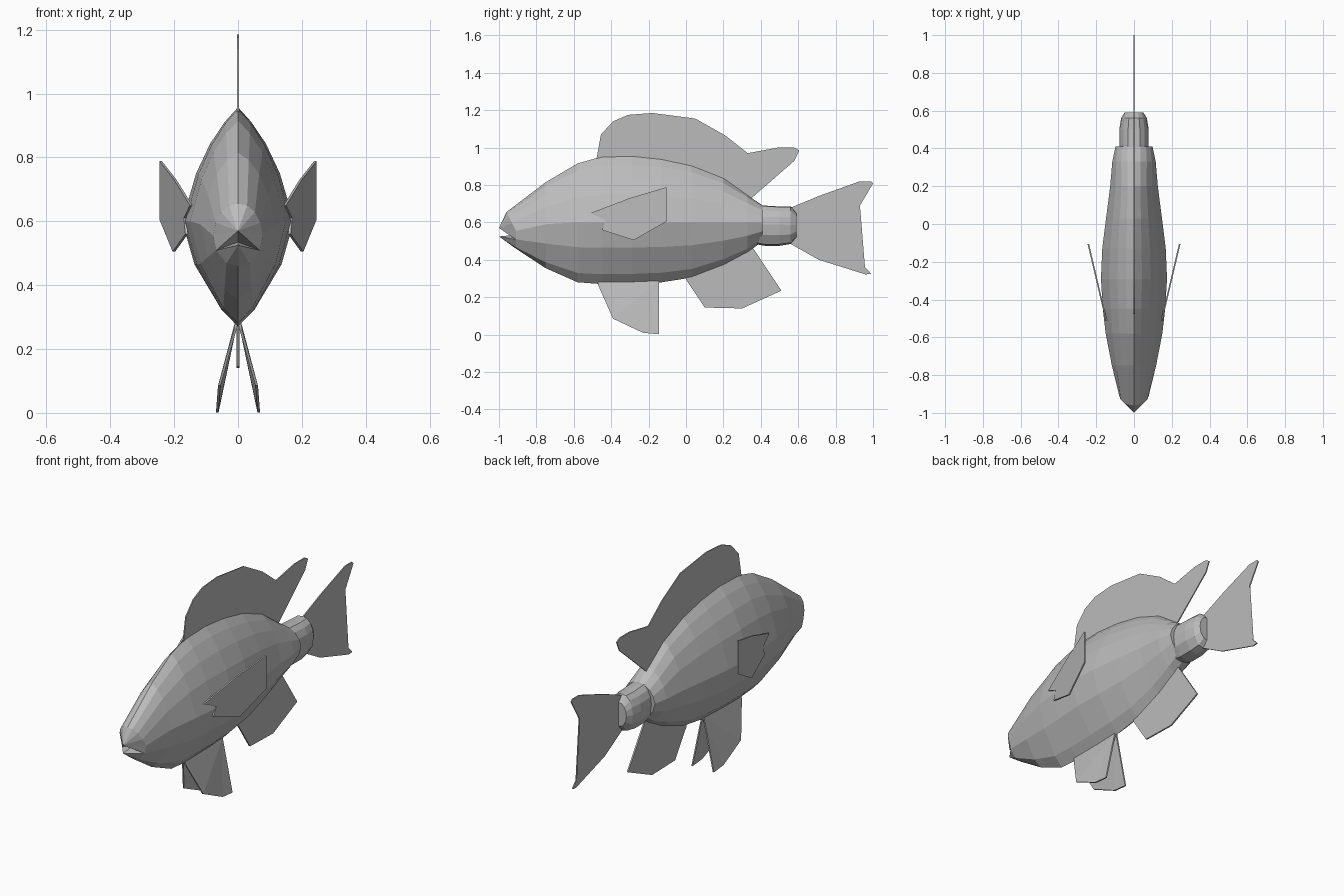
import bpy
import bmesh

cube = bpy.data.objects.get("Cube")
if cube:
    bpy.data.objects.remove(cube, do_unlink=True)

grey = bpy.data.materials.new("matte grey")
grey.use_nodes = True
grey.diffuse_color = (0.5, 0.5, 0.5, 1)
grey.node_tree.nodes["Principled BSDF"].inputs["Base Color"].default_value = (0.5, 0.5, 0.5, 1)


def finish(name, bm):
    bmesh.ops.recalc_face_normals(bm, faces=bm.faces[:])
    mesh = bpy.data.meshes.new(name)
    bm.to_mesh(mesh)
    bm.free()
    mesh.materials.append(grey)
    ob = bpy.data.objects.new(name, mesh)
    bpy.context.collection.objects.link(ob)
    return ob


# Half cross-sections from top to bottom, in units of half width and half height
LEAF = [(0, 1), (.24, .87), (.5, .68), (.75, .42), (1, 0), (.78, -.41), (.3, -.84), (0, -1)]
ROUND = [(0, 1), (.4, .97), (.72, .75), (.93, .4), (1, 0), (.9, -.5), (.5, -.93), (0, -1)]
CORNER = 5


def ring(bm, y, bottom, top, centre, width, k, tilt=0):
    """One closed ring; k blends from leaf-shaped to round, tilt leans the top forward."""
    half = []
    for (ax, az), (bx, bz) in zip(LEAF, ROUND):
        x, f = ax + (bx - ax) * k, az + (bz - az) * k
        z = centre + f * ((top - centre) if f > 0 else (centre - bottom))
        half.append((x * width, y - tilt * max(f, 0), z))
    pts = half + [(-x, yy, z) for x, yy, z in half[-2:0:-1]]
    return [bm.verts.new(p) for p in pts]


def loft(bm, stations):
    rings = [ring(bm, *s) for s in stations]
    n = len(rings[0])
    for a, b in zip(rings, rings[1:]):
        for i in range(n):
            j = (i + 1) % n
            bm.faces.new((a[i], a[j], b[j], b[i]))
    return rings


# Body: y, bottom, top, widest height, half width, roundness, tilt
bm = bmesh.new()
rings = loft(bm, [
    (-.91, .46, .655, .555, .078, .8, .05),
    (-.75, .355, .815, .59, .117, .3),
    (-.58, .28, .915, .60, .150, .05),
    (-.45, .27, .952, .60, .165, 0),
    (-.29, .272, .957, .60, .175, 0),
    (-.13, .28, .94, .60, .168, 0),
    (.03, .305, .905, .60, .148, .05),
    (.20, .37, .838, .60, .126, .15),
    (.33, .44, .745, .60, .115, .4),
    (.41, .50, .69, .60, .098, .7),
])
bm.faces.new(rings[-1])

# Open mouth: upper and lower lip tips with a pocket between them
front = rings[0]
n = len(front)
upper = bm.verts.new((0, -1, .57))
lower = bm.verts.new((0, -1, .525))
pocket = bm.verts.new((0, -.9, .535))
for i in range(n):
    tip = lower if CORNER <= i < n - CORNER else upper
    bm.faces.new((front[i], front[(i + 1) % n], tip))
for c in (front[CORNER], front[n - CORNER]):
    bm.faces.new((c, upper, pocket))
    bm.faces.new((c, lower, pocket))
finish("body", bm)

# Tail stem
bm = bmesh.new()
rings = loft(bm, [
    (.34, .49, .69, .59, .07, 1),
    (.42, .475, .69, .59, .078, 1),
    (.50, .475, .685, .59, .078, 1),
    (.56, .485, .685, .585, .068, 1),
    (.59, .52, .65, .585, .05, 1),
])
bm.faces.new(rings[0])
bm.faces.new(rings[-1])
finish("tail_stem", bm)


def fin(name, outline, offset=lambda y, z: 0, thick=.008):
    """Thin plate from a side outline of (y, z); offset gives its sideways lean."""
    bm = bmesh.new()
    sides = [[bm.verts.new((offset(y, z) + s * thick / 2, y, z)) for y, z in outline]
             for s in (-1, 1)]
    caps = [bm.faces.new(s) for s in sides]
    for i in range(len(outline)):
        j = (i + 1) % len(outline)
        bm.faces.new((sides[0][i], sides[0][j], sides[1][j], sides[1][i]))
    bmesh.ops.triangulate(bm, faces=caps)
    return finish(name, bm)


# Fins on the centre line
fin("dorsal_fin", [(-.48, .93), (-.455, 1.07), (-.39, 1.14), (-.31, 1.175), (-.18, 1.185),
                   (.05, 1.155), (.21, 1.065), (.33, .97), (.49, 1.0), (.58, 1.0),
                   (.605, .985), (.58, .93), (.345, .725), (.25, .74), (.0, .86), (-.25, .92)],
    thick=.006)
fin("tail_fin", [(.55, .675), (.72, .745), (.93, .82), (.99, .82), (1, .808), (.93, .69),
                 (.77, .57), (.94, .38), (.99, .325), (.96, .322), (.71, .4), (.55, .49)],
    thick=.006)
fin("anal_fin", [(0, .32), (.0, .295), (.1, .145), (.3, .14), (.51, .235), (.36, .46), (.2, .45)])

# Paired fins
PELVIC = [(-.47, .29), (-.47, .265), (-.39, .085), (-.23, .01), (-.145, .002), (-.145, .29)]
PECTORAL = [(-.51, .65), (-.3, .73), (-.105, .788), (-.105, .605), (-.28, .505),
            (-.45, .56), (-.43, .61)]


def pelvic_lean(y, z):
    return .006 + .054 * (.27 - z) / .19 if z > .08 else .060 + .005 * (.08 - z) / .08


def pectoral_lean(y, z):
    return .242 + .235 * (y + .105)


for side, label in ((1, "left"), (-1, "right")):
    fin(label + "_pelvic_fin", PELVIC, lambda y, z: side * max(.004, pelvic_lean(y, z)))
    fin(label + "_pectoral_fin", PECTORAL, lambda y, z: side * pectoral_lean(y, z))
